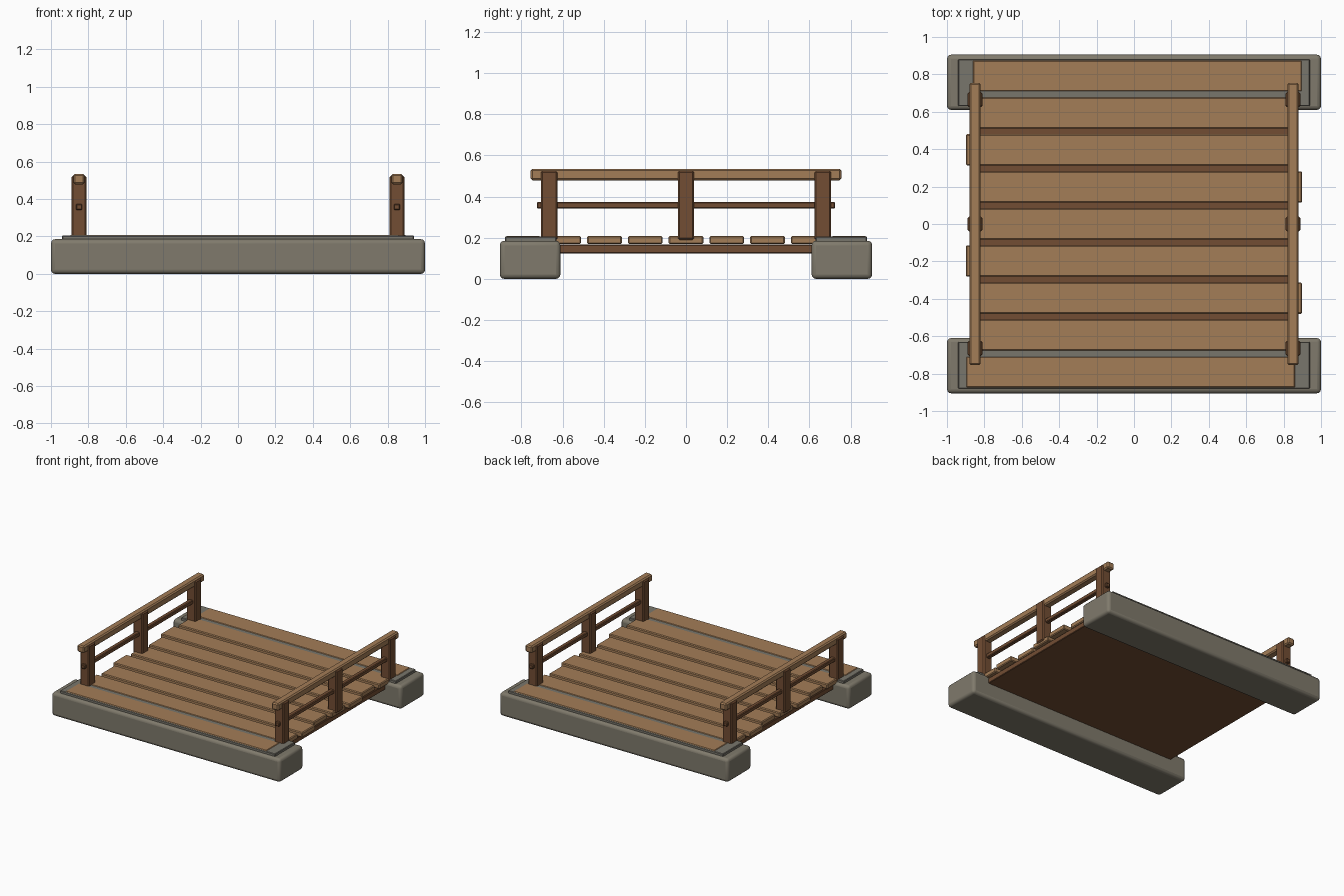
import bpy

if "Cube" in bpy.data.objects:
    bpy.data.objects.remove(bpy.data.objects["Cube"])


def material(name, color):
    m = bpy.data.materials.new(name)
    m.diffuse_color = (*color, 1)
    m.use_nodes = True
    m.node_tree.nodes["Principled BSDF"].inputs["Base Color"].default_value = m.diffuse_color
    return m


PLANK = material("light wood", (0.37, 0.205, 0.095))
POST = material("dark wood", (0.17, 0.075, 0.033))
STONE = material("grey stone", (0.215, 0.195, 0.15))
CAP = material("cool grey stone", (0.19, 0.18, 0.15))


def box(name, center, size, mat, bevel=0.006, segments=1):
    """Box with its edges bevelled."""
    bpy.ops.mesh.primitive_cube_add(size=1, location=center)
    ob = bpy.context.object
    ob.name = name
    ob.scale = size
    bpy.ops.object.transform_apply(location=False, rotation=False, scale=True)
    ob.data.materials.append(mat)
    mod = ob.modifiers.new("edges", 'BEVEL')
    mod.width = bevel
    mod.segments = segments
    if segments > 1:
        bpy.ops.object.shade_smooth_by_angle()
    return ob


# Stone footings with a thin capping slab at each end
for side, label in ((-1, "front"), (1, "back")):
    box(label + "_footing", (0, side * 0.7575, 0.0925), (2.0, 0.295, 0.185), STONE, 0.022, 3)
    box(label + "_footing_cap", (0, side * 0.755, 0.19), (1.88, 0.25, 0.03), CAP, 0.004)

# Solid panel under the deck
box("deck_underside", (0, 0, 0.145), (1.72, 1.30, 0.042), POST, 0.004)

# Nine deck planks, staggered left, centre, right
for i in range(9):
    box(f"deck_plank_{i + 1}", ((i % 3 - 1) * 0.018, (i - 4) * 0.198, 0.189),
        (1.76, 0.168, 0.04), PLANK)

# Railings on both sides
for side, label in ((-1, "left"), (1, "right")):
    x = side * 0.85
    for j, y in enumerate((-0.665, 0, 0.665)):
        box(f"{label}_post_{j + 1}", (x, y, 0.357), (0.08, 0.08, 0.335), POST, 0.008)
    box(label + "_handrail", (x, 0, 0.507), (0.06, 1.51, 0.056), PLANK, 0.009)
    box(label + "_middle_rail", (x, 0, 0.357), (0.034, 1.45, 0.032), POST, 0.005)
